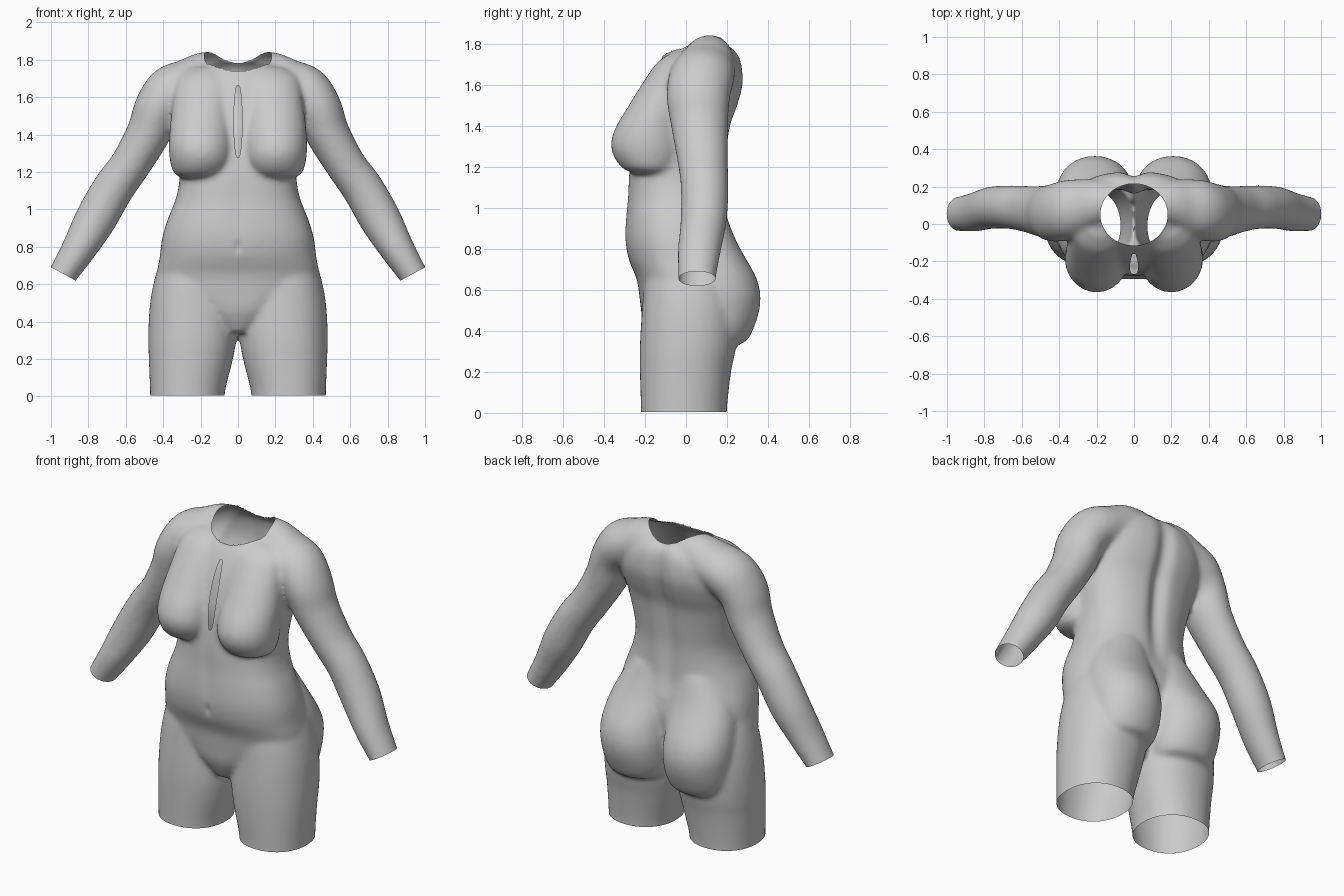
import bpy, bmesh, math
from mathutils import Vector

cube = bpy.data.objects.get("Cube")
if cube:
    bpy.data.objects.remove(cube)

grey = bpy.data.materials.new("plain grey")
grey.use_nodes = True
COLOUR = (0.6, 0.6, 0.6, 1)
grey.diffuse_color = COLOUR
grey.node_tree.nodes["Principled BSDF"].inputs["Base Color"].default_value = COLOUR

bm = bmesh.new()
SEG = 48
STEPS = 6


def refine(rows):
    """Catmull-Rom interpolation of rows of section values."""
    out = []
    last = len(rows) - 1
    for i in range(last):
        quad = (rows[max(i - 1, 0)], rows[i], rows[i + 1], rows[min(i + 2, last)])
        for k in range(STEPS):
            t = k / STEPS
            out.append([b + t / 2 * (c - a + t * (2 * a - 5 * b + 4 * c - d
                        + t * (3 * (b - c) + d - a))) for a, b, c, d in zip(*quad)])
    out.append(list(rows[-1]))
    return out


def loft(rings, power=1.0):
    """Capped loft through (centre, u half axis, v half axis) rings."""
    rows = []
    for c, u, v in rings:
        row = []
        for i in range(SEG):
            a = 2 * math.pi * i / SEG
            ca, sa = math.cos(a), math.sin(a)
            pu = math.copysign(abs(ca) ** power, ca)
            pv = math.copysign(abs(sa) ** power, sa)
            row.append(bm.verts.new(c + u * pu + v * pv))
        rows.append(row)
    for r0, r1 in zip(rows, rows[1:]):
        for i in range(SEG):
            j = (i + 1) % SEG
            bm.faces.new((r0[i], r0[j], r1[j], r1[i]))
    bm.faces.new(rows[0][::-1])
    bm.faces.new(rows[-1])


def column(sections, side=1, power=1.0):
    """Loft of level sections: height, centre x, half width, front, back."""
    loft([(Vector((side * x, (f + b) / 2, z)), Vector((w, 0, 0)), Vector((0, (b - f) / 2, 0)))
          for z, x, w, f, b in refine(sections)], power)


trunk = [(.34, 0, .06, -.16, .10), (.45, 0, .22, -.21, .15), (.55, 0, .38, -.225, .20),
         (.65, 0, .43, -.24, .22), (.75, 0, .418, -.28, .23), (.85, 0, .405, -.297, .215),
         (.95, 0, .375, -.294, .195), (1.05, 0, .335, -.285, .19), (1.15, 0, .314, -.28, .19),
         (1.25, 0, .32, -.27, .2), (1.4, 0, .35, -.25, .22), (1.5, 0, .365, -.225, .255),
         (1.6, 0, .37, -.19, .28), (1.7, 0, .33, -.14, .275), (1.76, 0, .25, -.09, .25),
         (1.8, 0, .12, -.02, .2)]
thigh = [(-.1, .27, .2, -.22, .2), (.02, .27, .2, -.22, .2), (.2, .252, .225, -.225, .22),
         (.33, .243, .237, -.225, .245), (.5, .238, .232, -.215, .25),
         (.65, .225, .215, -.2, .23), (.75, .21, .19, -.16, .18), (.82, .19, .12, -.1, .1)]
bust = [(1.165, .21, .08, -.24, -.06), (1.19, .205, .135, -.305, -.04),
        (1.25, .2, .162, -.352, -.01), (1.32, .2, .17, -.366, 0), (1.4, .2, .167, -.34, 0),
        (1.48, .197, .163, -.292, .02), (1.56, .19, .16, -.243, .04),
        (1.64, .18, .16, -.192, .06), (1.71, .17, .15, -.14, .08), (1.76, .15, .11, -.07, .1)]
seat = [(.33, .21, .13, 0, .25), (.355, .205, .17, -.02, .3), (.42, .205, .195, -.04, .333),
        (.5, .207, .203, -.05, .358), (.58, .21, .207, -.05, .363), (.66, .21, .203, -.05, .343),
        (.74, .2, .2, -.05, .3), (.82, .185, .19, -.05, .255), (.9, .165, .17, -.05, .22),
        (1.0, .14, .13, -.04, .185)]

# Arm: x, height, radius across, centre y, depth radius
arm = [(.08, 1.70, .145, .11, .125), (.18, 1.70, .14, .11, .13), (.27, 1.675, .128, .09, .15),
       (.36, 1.63, .137, .075, .16), (.43, 1.54, .125, .06, .155), (.478, 1.41, .118, .065, .14),
       (.575, 1.24, .108, .08, .124), (.668, 1.11, .111, .09, .116), (.762, .945, .111, .087, .113),
       (.85, .79, .093, .065, .105), (.935, .655, .077, .054, .092), (.985, .57, .072, .05, .09)]

column(trunk, power=0.85)
for s in (-1, 1):
    column(thigh, s, 0.92)
    column(bust, s)
    column(seat, s, 0.95)
    path = refine(arm)
    rings = []
    for i, (x, z, r, y, d) in enumerate(path):
        p, q = path[max(i - 1, 0)], path[min(i + 1, len(path) - 1)]
        t = Vector((q[0] - p[0], 0, q[1] - p[1])).normalized()
        rings.append((Vector((s * x, y, z)), Vector((-t.z * s, 0, t.x)) * r, Vector((0, d, 0))))
    loft(rings)

bmesh.ops.recalc_face_normals(bm, faces=bm.faces)
mesh = bpy.data.meshes.new("body")
bm.to_mesh(mesh)
bm.free()
body = bpy.data.objects.new("body", mesh)
bpy.context.collection.objects.link(body)

# Fuse all the volumes into one smooth skin
remesh = body.modifiers.new("fuse", 'REMESH')
remesh.mode = 'VOXEL'
remesh.voxel_size = 0.012
soften = body.modifiers.new("soften", 'SMOOTH')
soften.factor = 0.5
soften.iterations = 18
dg = bpy.context.evaluated_depsgraph_get()
skin = bpy.data.meshes.new_from_object(body.evaluated_get(dg))
body.modifiers.clear()
body.data = skin

bm = bmesh.new()
bm.from_mesh(skin)


def bump(v, lo, hi):
    """Smooth 0-1-0 weight between two heights."""
    t = (v - lo) / (hi - lo)
    return math.sin(math.pi * t) if 0 < t < 1 else 0


# Spine furrow, navel and belly line
for v in bm.verts:
    x, y, z = v.co
    if y > .08:
        v.co.y -= .035 * math.exp(-(x / .05) ** 2) * bump(z, .85, 1.9)
    elif y < -.1:
        v.co.y += .01 * math.exp(-(x / .018) ** 2 - ((z - .8) / .03) ** 2)
        v.co.y += .006 * math.exp(-(x / .04) ** 2) * bump(z, .8, 1.2)


def cut(point, normal, keep):
    """Trim the open end beyond a plane, on the chosen faces only."""
    faces = [f for f in bm.faces if keep(f.calc_center_median())]
    geom = set(faces)
    for f in faces:
        geom.update(f.verts)
        geom.update(f.edges)
    bmesh.ops.bisect_plane(bm, geom=list(geom), plane_co=point, plane_no=normal,
                           clear_outer=True)


cut((0, 0, .005), (0, 0, -1), lambda c: c.z < .1)
for s in (-1, 1):
    cut((s * .935, .05, .655), (s * .47, 0, -.88), lambda c: c.x * s > .78 and c.z < .85)


def open_hole(level):
    """Remove faces where the level is below 1."""
    gone = [f for f in bm.faces if all(level(v.co) < 1 for v in f.verts)]
    bmesh.ops.delete(bm, geom=gone, context='FACES')


# Neck opening, with its edge pulled onto a clean oval
def neck(c):
    return math.hypot(c.x / .18, (c.y - .05) / .165) if c.z > 1.6 else 9


open_hole(neck)
for v in bm.verts:
    if v.is_boundary and neck(v.co) < 1.3:
        k = neck(v.co)
        v.co.x /= k
        v.co.y = .05 + (v.co.y - .05) / k


# Narrow slit down the breastbone
def slit(c):
    return math.hypot(c.x / .024, (c.z - 1.47) / .2) if c.y < 0 else 9


open_hole(slit)
for v in bm.verts:
    if v.is_boundary and slit(v.co) < 1.5:
        v.co.x = math.copysign(.022 * math.sqrt(max(0, 1 - ((v.co.z - 1.47) / .2) ** 2)), v.co.x)

bm.to_mesh(skin)
bm.free()
skin.materials.clear()
skin.materials.append(grey)

bpy.ops.object.select_all(action='DESELECT')
body.select_set(True)
bpy.context.view_layer.objects.active = body
bpy.ops.object.shade_smooth_by_angle(angle=math.radians(50))
